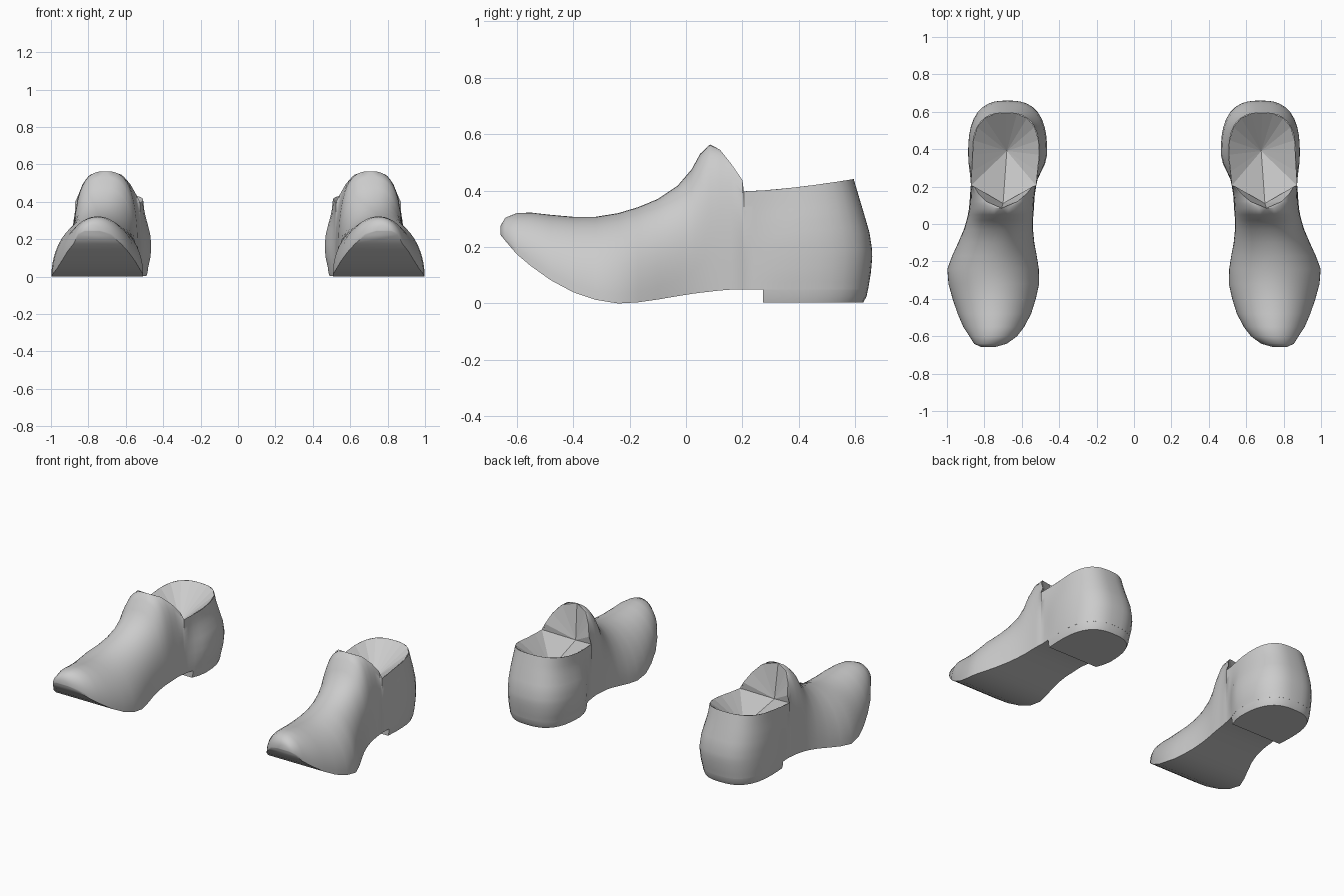
import bpy, bmesh, math

cube = bpy.data.objects.get("Cube")
if cube:
    bpy.data.objects.remove(cube, do_unlink=True)

grey = bpy.data.materials.new("plain_grey")
grey.use_nodes = True
grey.diffuse_color = (0.6, 0.6, 0.6, 1)
grey.node_tree.nodes["Principled BSDF"].inputs["Base Color"].default_value = (0.6, 0.6, 0.6, 1)

ROWS = 14
# Forefoot sections: y, inner x, outer x, sole z, top z, roundness, height limit
FRONT = [
    (-.657, .74, .82, .243, .275, 2, 1), (-.64, .68, .855, .222, .304, 2, 1),
    (-.6, .625, .88, .175, .32, 2, 1), (-.55, .587, .913, .133, .322, 2, 1),
    (-.48, .55, .943, .083, .314, 2, 1), (-.4, .525, .97, .04, .307, 2, 1),
    (-.32, .507, .992, .013, .307, 2, 1), (-.24, .509, .998, 0, .32, 2, 1),
    (-.17, .52, .972, .004, .341, 2, 1), (-.1, .533, .94, .014, .37, 2.1, 1),
    (-.03, .54, .91, .026, .417, 2.3, 1), (.02, .54, .895, .034, .475, 2.5, 1),
    (.05, .538, .888, .038, .53, 2.7, 1), (.085, .535, .882, .042, .563, 2.9, 1),
    (.12, .533, .879, .046, .565, 3, .545), (.16, .53, .876, .049, .565, 3.2, .495),
    (.2, .523, .874, .05, .565, 3.6, .437),
]
# Heel cup levels: height fraction, inner x, outer x, back y
LEVELS = [(0, .48, .88, .645), (.15, .468, .885, .655), (.32, .463, .887, .661),
          (.5, .47, .886, .65), (.68, .487, .88, .63), (.82, .5, .872, .614),
          (1, .507, .863, .594)]
MID_Y = .37


def level(f):
    for a, b in zip(LEVELS, LEVELS[1:]):
        if f <= b[0]:
            k = (f - a[0]) / (b[0] - a[0])
            return [p + (q - p) * k for p, q in zip(a[1:], b[1:])]
    return LEVELS[-1][1:]


def front_column(sec, side):
    y, xi, xo, zb, zt, n, limit = sec
    cx, hw, h = (xi + xo) / 2, (xo - xi) / 2, zt - zb
    top = min(1, (limit - zb) / h)
    end = math.asin(top ** (n / 2))
    pts = []
    for j in range(ROWS + 1):
        a = end * j / ROWS
        c = max(0, math.cos(a)) ** (2 / n) if a < math.pi / 2 - 1e-6 else 0
        pts.append((cx + side * hw * c, y, zb + h * math.sin(a) ** (2 / n)))
    return pts


def back_point(f, side, y=None, angle=0):
    xi, xo, yb = level(f)
    if y is not None:
        k = min(1, (y - .2) / (MID_Y - .2))
        k = k * k * (3 - 2 * k)
        xi, xo = .523 + (xi - .523) * k, .872 + (xo - .872) * k
        c = 1
    else:
        c = max(0, math.cos(angle)) ** (2 / 2.7)
        y = MID_Y + (yb - MID_Y) * math.sin(angle) ** (2 / 2.7)
    rim = .397 + .043 * max(0, (y - .2) / .39) ** 1.5
    return ((xi + xo) / 2 + side * (xo - xi) / 2 * c, y, .05 + (rim - .05) * f)


BACK = [dict(y=v) for v in (.205, .24, .28, .32)]
BACK += [dict(angle=math.radians(v)) for v in (0, 6, 14, 24, 35, 46, 57, 68, 77, 84, 90)]


def columns(side):
    cols = [front_column(s, side) for s in FRONT]
    cols += [[back_point(j / ROWS, side, **b) for j in range(ROWS + 1)] for b in BACK]
    return cols


def finish(name, bm, mirror, smooth):
    bmesh.ops.remove_doubles(bm, verts=bm.verts, dist=.0005)
    if mirror < 0:
        for v in bm.verts:
            v.co.x *= -1
        bmesh.ops.reverse_faces(bm, faces=bm.faces)
    mesh = bpy.data.meshes.new(name)
    bm.to_mesh(mesh)
    bm.free()
    mesh.materials.append(grey)
    ob = bpy.data.objects.new(name, mesh)
    bpy.context.collection.objects.link(ob)
    if smooth:
        bpy.ops.object.select_all(action='DESELECT')
        ob.select_set(True)
        bpy.context.view_layer.objects.active = ob
        bpy.ops.object.shade_smooth_by_angle(angle=math.radians(50))


def upper(prefix, mirror):
    # Upper and sole lofted from toe to heel
    bm = bmesh.new()
    outer, inner = [[[bm.verts.new(p) for p in c] for c in columns(s)] for s in (1, -1)]
    for i in range(len(outer) - 1):
        for j in range(ROWS):
            bm.faces.new((outer[i][j], outer[i + 1][j], outer[i + 1][j + 1], outer[i][j + 1]))
            bm.faces.new((inner[i][j], inner[i][j + 1], inner[i + 1][j + 1], inner[i + 1][j]))
        bm.faces.new((outer[i][0], inner[i][0], inner[i + 1][0], outer[i + 1][0]))
    for j in range(ROWS):
        bm.faces.new((inner[0][j], outer[0][j], outer[0][j + 1], inner[0][j + 1]))
    finish(prefix + "_shoe_upper", bm, mirror, True)


def lining(prefix, mirror):
    # Faceted inside: one fan behind the tongue, one fan for the foot opening
    first, corner = 13, 16
    bm = bmesh.new()
    tongue = bm.verts.new((.70, .11, .34))
    pit = bm.verts.new((.68, .39, .27))
    for side in (1, -1):
        rim = [bm.verts.new(c[-1]) for c in columns(side)[first:]]
        rim = rim[:corner - first + 2] + rim[corner - first + 3::2]
        split = corner - first + 1
        tris = [(rim[i], rim[i + 1], tongue if i < split else pit) for i in range(len(rim) - 1)]
        tris.append((tongue, rim[split], pit))
        for t in tris:
            bm.faces.new(t if side < 0 else t[::-1])
    bmesh.ops.recalc_face_normals(bm, faces=bm.faces)
    if sum(f.normal.z for f in bm.faces) < 0:
        bmesh.ops.reverse_faces(bm, faces=bm.faces)
    finish(prefix + "_shoe_lining", bm, mirror, False)


def heel(prefix, mirror):
    # Low heel block tapering a little toward the ground
    bm = bmesh.new()
    path = [dict(y=.272)] + BACK[3:]
    rings = []
    for z, scale in ((.004, .955), (.025, .985), (.052, 1)):
        pts = [back_point(0, 1, **b) for b in path] + [back_point(0, -1, **b) for b in path[-2::-1]]
        rings.append([bm.verts.new((.68 + (x - .68) * scale, .272 + (y - .272) * scale, z))
                      for x, y, _ in pts])
    count = len(rings[0])
    for low, high in zip(rings, rings[1:]):
        for i in range(count):
            k = (i + 1) % count
            bm.faces.new((low[i], low[k], high[k], high[i]))
    bm.faces.new(rings[0][::-1])
    finish(prefix + "_shoe_heel", bm, mirror, True)


for prefix, mirror in (("left", 1), ("right", -1)):
    upper(prefix, mirror)
    lining(prefix, mirror)
    heel(prefix, mirror)
